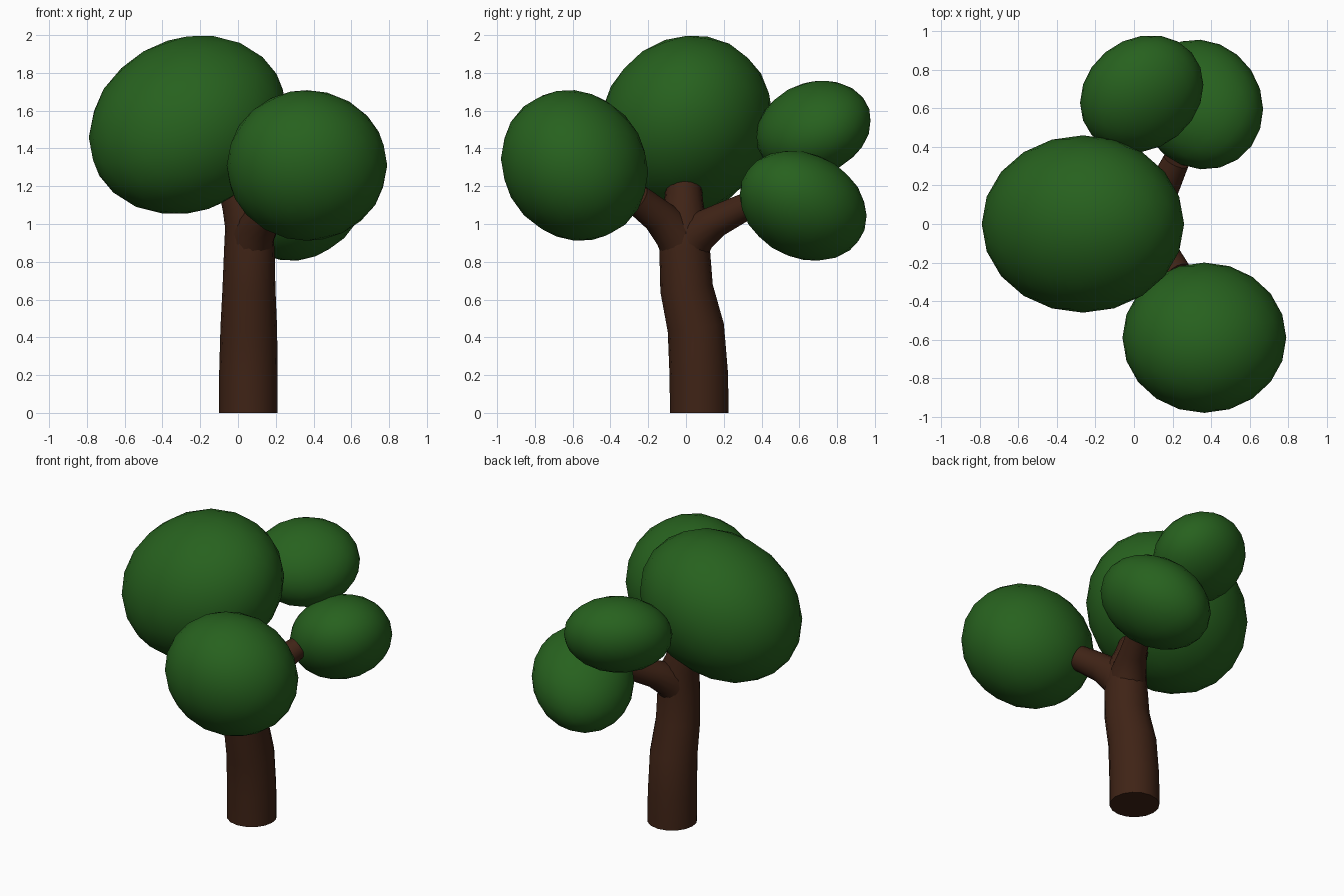
import bpy, bmesh
from math import sqrt, pi, cos, sin, radians
from mathutils import Vector, Matrix

if "Cube" in bpy.data.objects:
    bpy.data.objects.remove(bpy.data.objects["Cube"])


def material(name, rgb):
    m = bpy.data.materials.new(name)
    m.diffuse_color = (*rgb, 1)
    m.use_nodes = True
    m.node_tree.nodes["Principled BSDF"].inputs["Base Color"].default_value = m.diffuse_color
    return m


LEAF = material("leaf_green", (0.02, 0.12, 0.013))
BARK = material("bark_brown", (0.05, 0.017, 0.008))


def finish(name, bm, mat):
    bmesh.ops.recalc_face_normals(bm, faces=bm.faces)
    me = bpy.data.meshes.new(name)
    bm.to_mesh(me)
    bm.free()
    me.materials.append(mat)
    ob = bpy.data.objects.new(name, me)
    bpy.context.collection.objects.link(ob)
    bpy.ops.object.select_all(action='DESELECT')
    ob.select_set(True)
    bpy.context.view_layer.objects.active = ob
    bpy.ops.object.shade_smooth_by_angle(angle=radians(50))
    return ob


def foliage(name, centre, half, lean):
    """Tilted ellipsoid: half = half extents, lean = xy, xz, yz tilt."""
    a, b, c = half
    xy, xz, yz = lean
    l21, l31 = xy / a, xz / a
    l22 = sqrt(b * b - l21 * l21)
    l32 = (yz - l31 * l21) / l22
    l33 = sqrt(c * c - l31 * l31 - l32 * l32)
    shape = Matrix(((a, 0, 0), (l21, l22, 0), (l31, l32, l33))).to_4x4()
    bm = bmesh.new()
    bmesh.ops.create_icosphere(bm, subdivisions=3, radius=1,
                               matrix=Matrix.Translation(centre) @ shape)
    finish(name, bm, LEAF)


def tube(name, path, sides=16):
    """Round limb through (x, y, z, radius) points, capped at both ends."""
    pts = [Vector(p[:3]) for p in path]
    bm = bmesh.new()
    rings = []
    for i, p in enumerate(pts):
        t = (pts[min(i + 1, len(pts) - 1)] - pts[max(i - 1, 0)]).normalized()
        if i == 0 and p.z == 0:
            t = Vector((0, 0, 1))           # flat foot on the ground
        u = Vector((1, 0, 0))
        u = (u - t * u.dot(t)).normalized()
        v = t.cross(u)
        r = path[i][3]
        rings.append([bm.verts.new(p + r * (u * cos(k * 2 * pi / sides) + v * sin(k * 2 * pi / sides)))
                      for k in range(sides)])
    for lo, hi in zip(rings, rings[1:]):
        for k in range(sides):
            n = (k + 1) % sides
            bm.faces.new((lo[k], lo[n], hi[n], hi[k]))
    bm.faces.new(rings[0])
    bm.faces.new(rings[-1])
    finish(name, bm, BARK)


# Trunk, bending and running up into the big crown
tube("trunk", [(.055, .07, 0, .155), (.055, .068, .2, .155), (.057, .052, .45, .15),
               (.058, .003, .66, .14), (.06, -.007, .86, .134), (.055, -.01, 1.0, .125),
               (.02, -.012, 1.1, .105), (-.01, -.012, 1.2, .095), (-.03, -.012, 1.27, .09)])

# Side branches
tube("front_branch", [(.06, -.01, .86, .12), (.085, -.06, .96, .115),
                      (.14, -.15, 1.045, .09), (.225, -.265, 1.135, .08)])
tube("back_branch", [(.06, 0, .86, .115), (.09, .06, .955, .11),
                     (.14, .16, 1.015, .085), (.22, .33, 1.1, .07)])

# Leaf clumps
foliage("crown_foliage", (-.265, 0, 1.525), (.525, .46, .475), (0, .035, .018))
foliage("front_foliage", (.365, -.59, 1.31), (.425, .39, .40), (0, 0, -.014))
foliage("back_upper_foliage", (.04, .675, 1.505), (.32, .305, .255), (.015, -.006, .013))
foliage("back_lower_foliage", (.345, .62, 1.097), (.325, .337, .293), (-.008, .02, -.019))
